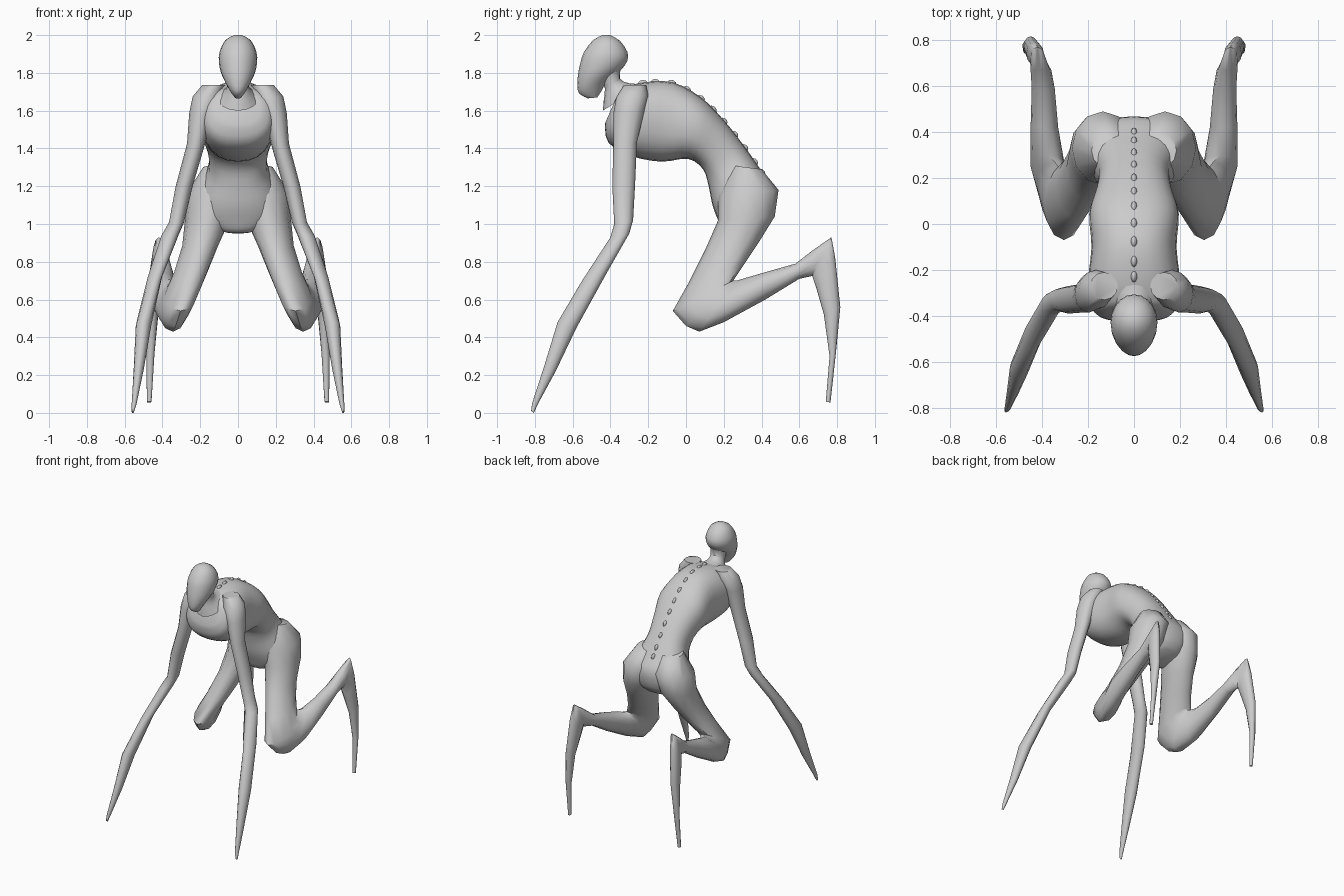
import bpy, bmesh
from math import sin, cos, pi, copysign
from mathutils import Vector


def catmull(p, q, r, s, t):
    return 0.5 * (2*q + (r-p)*t + (2*p-5*q+4*r-s)*t*t + (3*q-p-3*r+s)*t**3)


def refine(rows, steps):
    """Insert smooth in-between sections."""
    out = []
    for i in range(len(rows) - 1):
        quad = [rows[max(0, min(len(rows) - 1, i + k))] for k in (-1, 0, 1, 2)]
        for j in range(steps):
            out.append([catmull(*v, j / steps) for v in zip(*quad)])
    return out + [list(rows[-1])]


def loft(name, rows, sides=16, steps=1, power=1.0, mirror=False, angle=50):
    """Each section: y, z of one edge, y, z of the opposite edge, centre x, half width."""
    bm = bmesh.new()
    rings = []
    for ay, az, by, bz, x, w in refine(rows, steps):
        a, b = Vector((x, ay, az)), Vector((x, by, bz))
        ring = []
        for k in range(sides):
            t = 2 * pi * k / sides
            c, s = (copysign(abs(f) ** power, f) for f in (cos(t), sin(t)))
            ring.append(bm.verts.new((a + b) / 2 + (a - b) / 2 * c + Vector((w * s, 0, 0))))
        rings.append(ring)
    for r0, r1 in zip(rings, rings[1:]):
        for k in range(sides):
            n = (k + 1) % sides
            bm.faces.new((r0[k], r0[n], r1[n], r1[k]))
    bm.faces.new(rings[0])
    bm.faces.new(rings[-1])
    bmesh.ops.recalc_face_normals(bm, faces=bm.faces)
    me = bpy.data.meshes.new(name)
    bm.to_mesh(me)
    bm.free()
    ob = bpy.data.objects.new(name, me)
    bpy.context.collection.objects.link(ob)
    bpy.ops.object.select_all(action='DESELECT')
    ob.select_set(True)
    bpy.context.view_layer.objects.active = ob
    bpy.ops.object.shade_smooth_by_angle(angle=angle * pi / 180)
    if mirror:
        ob.modifiers.new("mirror", 'MIRROR').use_mirror_merge = False
    return ob


# torso: back edge, belly edge, from chest to pelvis
torso = [
    (-0.36, 1.69, -0.43, 1.53, 0, 0.12),
    (-0.33, 1.72, -0.41, 1.43, 0, 0.18),
    (-0.22, 1.75, -0.29, 1.36, 0, 0.20),
    (-0.07, 1.75, -0.13, 1.33, 0, 0.185),
    (0.08, 1.67, 0.01, 1.345, 0, 0.195),
    (0.20, 1.55, 0.09, 1.29, 0, 0.165),
    (0.31, 1.41, 0.12, 1.20, 0, 0.155),
    (0.40, 1.28, 0.14, 1.10, 0, 0.20),
    (0.465, 1.18, 0.17, 1.02, 0, 0.22),
    (0.455, 1.06, 0.20, 0.96, 0, 0.15),
    (0.41, 1.00, 0.25, 0.95, 0, 0.09)]
loft("torso", torso, sides=24, steps=3, power=0.85)

# head and neck
loft("head", [
    (-0.44, 2.0, -0.40, 2.0, 0, 0.02),
    (-0.49, 1.975, -0.35, 1.97, 0, 0.068),
    (-0.54, 1.91, -0.31, 1.91, 0, 0.098),
    (-0.56, 1.85, -0.312, 1.86, 0, 0.101),
    (-0.572, 1.79, -0.35, 1.81, 0, 0.09),
    (-0.575, 1.73, -0.42, 1.75, 0, 0.062),
    (-0.565, 1.69, -0.45, 1.70, 0, 0.036),
    (-0.52, 1.665, -0.47, 1.67, 0, 0.015)], sides=20, steps=2)
loft("neck", [
    (-0.46, 1.80, -0.34, 1.84, 0, 0.065),
    (-0.43, 1.72, -0.35, 1.77, 0, 0.055),
    (-0.435, 1.66, -0.30, 1.745, 0, 0.07),
    (-0.44, 1.60, -0.22, 1.74, 0, 0.11)], steps=2)

# arms: front edge, back edge, from shoulder to fingertip
loft("arm", [
    (-0.33, 1.735, -0.21, 1.735, 0.13, 0.06),
    (-0.37, 1.67, -0.20, 1.68, 0.165, 0.075),
    (-0.385, 1.58, -0.22, 1.60, 0.195, 0.063),
    (-0.385, 1.42, -0.26, 1.43, 0.222, 0.048),
    (-0.39, 1.20, -0.27, 1.20, 0.285, 0.045),
    (-0.38, 1.00, -0.28, 1.02, 0.325, 0.040),
    (-0.40, 0.93, -0.30, 0.95, 0.36, 0.045),
    (-0.55, 0.70, -0.42, 0.74, 0.44, 0.038),
    (-0.68, 0.48, -0.58, 0.45, 0.50, 0.041),
    (-0.75, 0.25, -0.69, 0.22, 0.525, 0.027),
    (-0.815, 0.05, -0.785, 0.045, 0.55, 0.013),
    (-0.82, 0.01, -0.805, 0.0, 0.557, 0.006)], sides=12, mirror=True)

# legs: front / under edge, back / upper edge, from hip over knee and heel to toe
loft("leg", [
    (0.24, 1.31, 0.40, 1.29, 0.11, 0.075),
    (0.17, 1.15, 0.49, 1.18, 0.135, 0.135),
    (0.17, 1.02, 0.47, 1.04, 0.16, 0.12),
    (0.10, 0.86, 0.39, 0.91, 0.20, 0.095),
    (0.02, 0.70, 0.31, 0.79, 0.25, 0.088),
    (-0.07, 0.54, 0.25, 0.70, 0.305, 0.085),
    (0.00, 0.46, 0.25, 0.70, 0.33, 0.08),
    (0.07, 0.43, 0.27, 0.70, 0.345, 0.08),
    (0.20, 0.48, 0.30, 0.71, 0.375, 0.075),
    (0.42, 0.60, 0.42, 0.745, 0.39, 0.06),
    (0.60, 0.71, 0.58, 0.79, 0.395, 0.05),
    (0.67, 0.725, 0.67, 0.86, 0.405, 0.045),
    (0.67, 0.72, 0.77, 0.93, 0.42, 0.032),
    (0.69, 0.66, 0.79, 0.82, 0.43, 0.038),
    (0.73, 0.52, 0.817, 0.56, 0.45, 0.03),
    (0.76, 0.30, 0.795, 0.33, 0.464, 0.022),
    (0.74, 0.06, 0.765, 0.055, 0.47, 0.012)], sides=12, mirror=True)

# spine bumps along the back edge of the torso
for i, row in enumerate(refine(torso[2:8], 2)):
    bpy.ops.mesh.primitive_uv_sphere_add(segments=10, ring_count=6, radius=0.025,
                                         location=(0, row[0] - 0.008, row[1] - 0.012))
    bump = bpy.context.object
    bump.name = f"spine_bump_{i}"
    bump.scale = (0.6, 1.1, 1)
    bpy.ops.object.shade_smooth()
